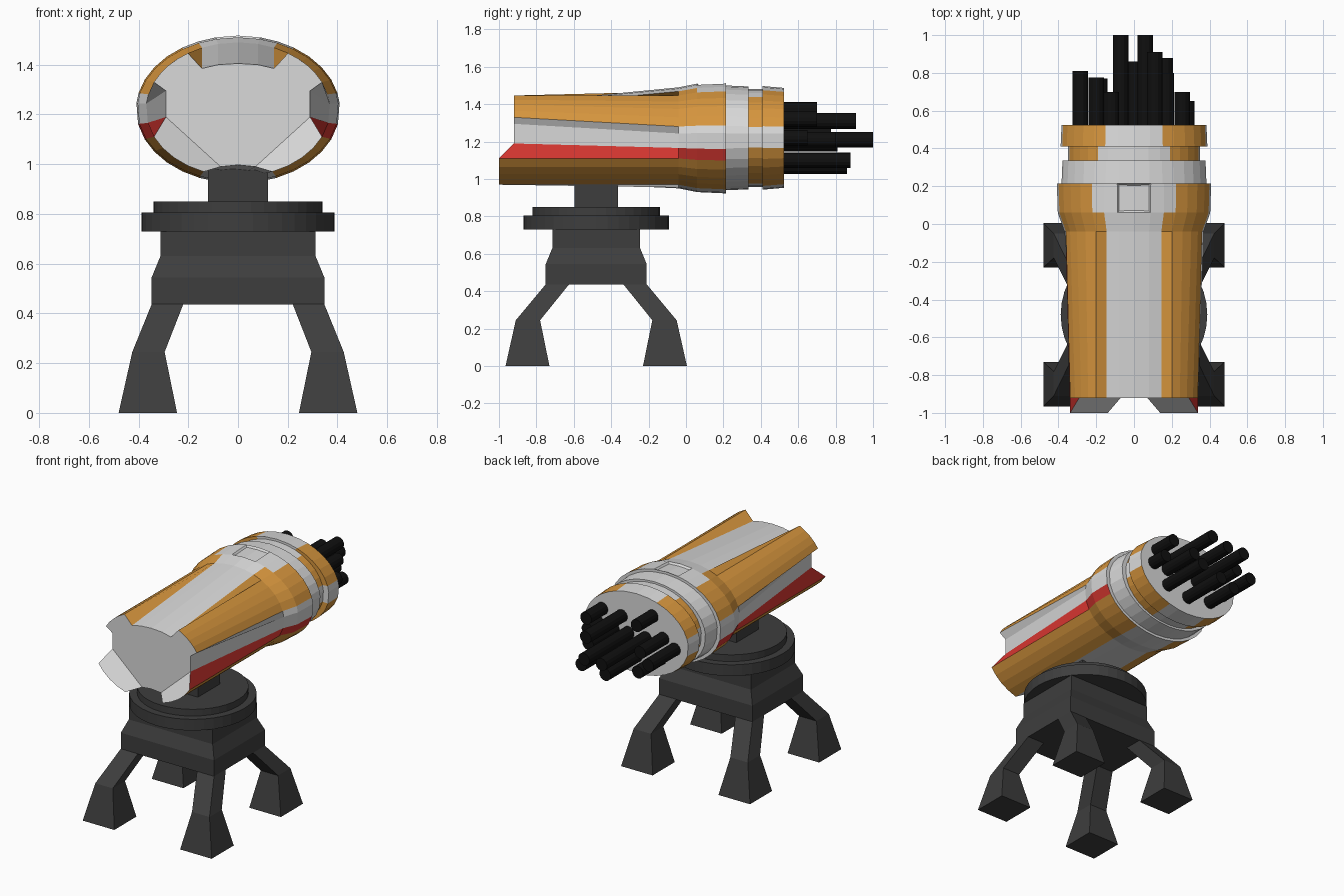
import bpy, bmesh, math
from mathutils import Matrix

if "Cube" in bpy.data.objects:
    bpy.data.objects.remove(bpy.data.objects["Cube"])


def material(name, rgb):
    m = bpy.data.materials.new(name)
    m.diffuse_color = (*rgb, 1)
    m.use_nodes = True
    m.node_tree.nodes["Principled BSDF"].inputs["Base Color"].default_value = m.diffuse_color
    return m


WHITE = material("pale_grey", (0.70, 0.70, 0.70))
ORANGE = material("orange", (0.67, 0.30, 0.047))
RED = material("red", (0.68, 0.037, 0.03))
DARK = material("dark_grey", (0.048, 0.048, 0.048))
BLACK = material("black", (0.005, 0.005, 0.005))


def finish(name, bm, *mats):
    bmesh.ops.recalc_face_normals(bm, faces=bm.faces)
    me = bpy.data.meshes.new(name)
    bm.to_mesh(me)
    bm.free()
    for m in mats:
        me.materials.append(m)
    ob = bpy.data.objects.new(name, me)
    bpy.context.collection.objects.link(ob)
    return ob


def rect_loft(name, sections, mat):
    """Loft rectangles given as (x0, x1, y0, y1, z)."""
    bm = bmesh.new()
    rings = [[bm.verts.new(p) for p in ((x0, y0, z), (x1, y0, z), (x1, y1, z), (x0, y1, z))]
             for x0, x1, y0, y1, z in sections]
    for a, b in zip(rings, rings[1:]):
        for i in range(4):
            bm.faces.new((a[i], a[i - 1], b[i - 1], b[i]))
    bm.faces.new(rings[0])
    bm.faces.new(rings[-1])
    return finish(name, bm, mat)


def cylinder(name, radius, depth, sides, matrix, mat):
    bm = bmesh.new()
    bmesh.ops.create_cone(bm, cap_ends=True, segments=sides, radius1=radius,
                          radius2=radius, depth=depth, matrix=matrix)
    return finish(name, bm, mat)


# Gun housing: elliptical sections lofted along y, with four tapering notches
ZC = 1.22
FRONT_ANGLES = [0, 12.5, 23, 33, 44, 55, 66, 77, 85, 101.5, 114, 125, 136, 147, 158, 169, 180]
REAR_ANGLES = [0, 12.5, 23, 33, 41, 49, 57.5, 66] + FRONT_ANGLES[8:]
NOTCH = {0: (0, 1.405), 1: (0.08, 1.40), 2: (0.145, 1.385), 8: (0.29, 1.295),
         9: (0.29, 1.19), 15: (0.07, 0.99), 16: (0, 0.997)}
N = len(FRONT_ANGLES)
STATIONS = [(-0.04, 0.37, 0.27), (0.06, 0.405, 0.29), (0.215, 0.41, 0.297),
            (0.215, 0.385, 0.28), (0.335, 0.38, 0.275), (0.335, 0.35, 0.262),
            (0.41, 0.35, 0.262), (0.41, 0.39, 0.277), (0.525, 0.385, 0.267)]


def half_section(y, a, b, angles):
    return [(a * math.sin(math.radians(t)), y, ZC + b * math.cos(math.radians(t))) for t in angles]


rear = []
for i, (x, y, z) in enumerate(half_section(-0.92, 0.37, 0.27, REAR_ANGLES)):
    x, z = NOTCH.get(i, (x, z))
    rear.append((x, -1.0 if 10 <= i <= 14 else y, z))   # lower lobes reach further
halves = [rear] + [half_section(*s, FRONT_ANGLES) for s in STATIONS]


def paint(span, seg):
    """0 pale, 1 orange, 2 red, from the length span and the segment around."""
    if span in (3, 4, 5):
        return 0
    if seg == 2:
        return 0 if span in (2, 6) else 1
    if seg == 9 and span < 3:
        return 2
    return 0 if seg in (0, 1, 7, 8, 14, 15) else 1


bm = bmesh.new()
rings = []
for half in halves:
    pts = half + [(-x, y, z) for x, y, z in half[-2:0:-1]]
    rings.append([bm.verts.new(p) for p in pts])
count = 2 * N - 2
vent = []
for span, (a, b) in enumerate(zip(rings, rings[1:])):
    for i in range(count):
        j = (i + 1) % count
        f = bm.faces.new((a[i], a[j], b[j], b[i]))
        seg = i if i < N - 1 else count - 1 - i
        f.material_index = paint(span, seg)
        if span == 2 and seg == 0:
            vent.append(f)
# end caps: flat middle plus two slanted lower lobes at the rear
r = rings[0]
bm.faces.new([r[i] for i in range(count) if not (10 <= i <= 14 or 10 <= count - i <= 14)])
bm.faces.new(r[9:16])
bm.faces.new(r[count - 15:count - 8])
bm.faces.new(rings[-1])
bmesh.ops.recalc_face_normals(bm, faces=bm.faces)
# shallow vent on top of the collar
bmesh.ops.inset_region(bm, faces=vent, thickness=0.012, depth=-0.012)
finish("gun_housing", bm, WHITE, ORANGE, RED)

# Barrels: (x, z, end y)
BARRELS = [(0.28, 1.22, 0.65), (0.255, 1.32, 0.70), (0.165, 1.10, 0.88), (0.11, 1.31, 0.91),
           (0.06, 1.21, 1.0), (-0.07, 1.21, 1.0), (0.0, 1.07, 0.86), (-0.20, 1.24, 0.775),
           (-0.285, 1.19, 0.81), (-0.12, 1.37, 0.70), (0.17, 1.21, 0.80), (-0.18, 1.10, 0.77)]
for n, (x, z, end) in enumerate(BARRELS):
    m = Matrix.Translation((x, (end + 0.5) / 2, z)) @ Matrix.Rotation(math.pi / 2, 4, 'X')
    cylinder(f"barrel_{n + 1}", 0.042, end - 0.5, 14, m, BLACK)

# Swivel mount
CY = -0.48
rect_loft("neck", [(-0.12, 0.12, CY - 0.117, CY + 0.117, z) for z in (0.84, 1.0)], DARK)
cylinder("swivel_top_disc", 0.34, 0.045, 40, Matrix.Translation((0, CY, 0.8275)), DARK)
cylinder("swivel_disc", 0.388, 0.075, 40, Matrix.Translation((0, CY, 0.7675)), DARK)
rect_loft("pedestal", [(-w, w, CY - d, CY + d, z) for w, d, z in
          ((0.347, 0.27, 0.435), (0.347, 0.27, 0.545), (0.312, 0.235, 0.63), (0.312, 0.235, 0.73))], DARK)

# Four bent legs
for side, sx in (("left", -1), ("right", 1)):
    for end, sy in (("front", -1), ("rear", 1)):
        rect_loft(f"{end}_{side}_leg",
                  [(sx * x0, sx * x1, CY + sy * y0, CY + sy * y1, z) for x0, x1, y0, y1, z in
                   ((0.245, 0.48, 0.25, 0.485, 0), (0.295, 0.425, 0.30, 0.43, 0.245),
                    (0.22, 0.347, 0.145, 0.27, 0.437))], DARK)
